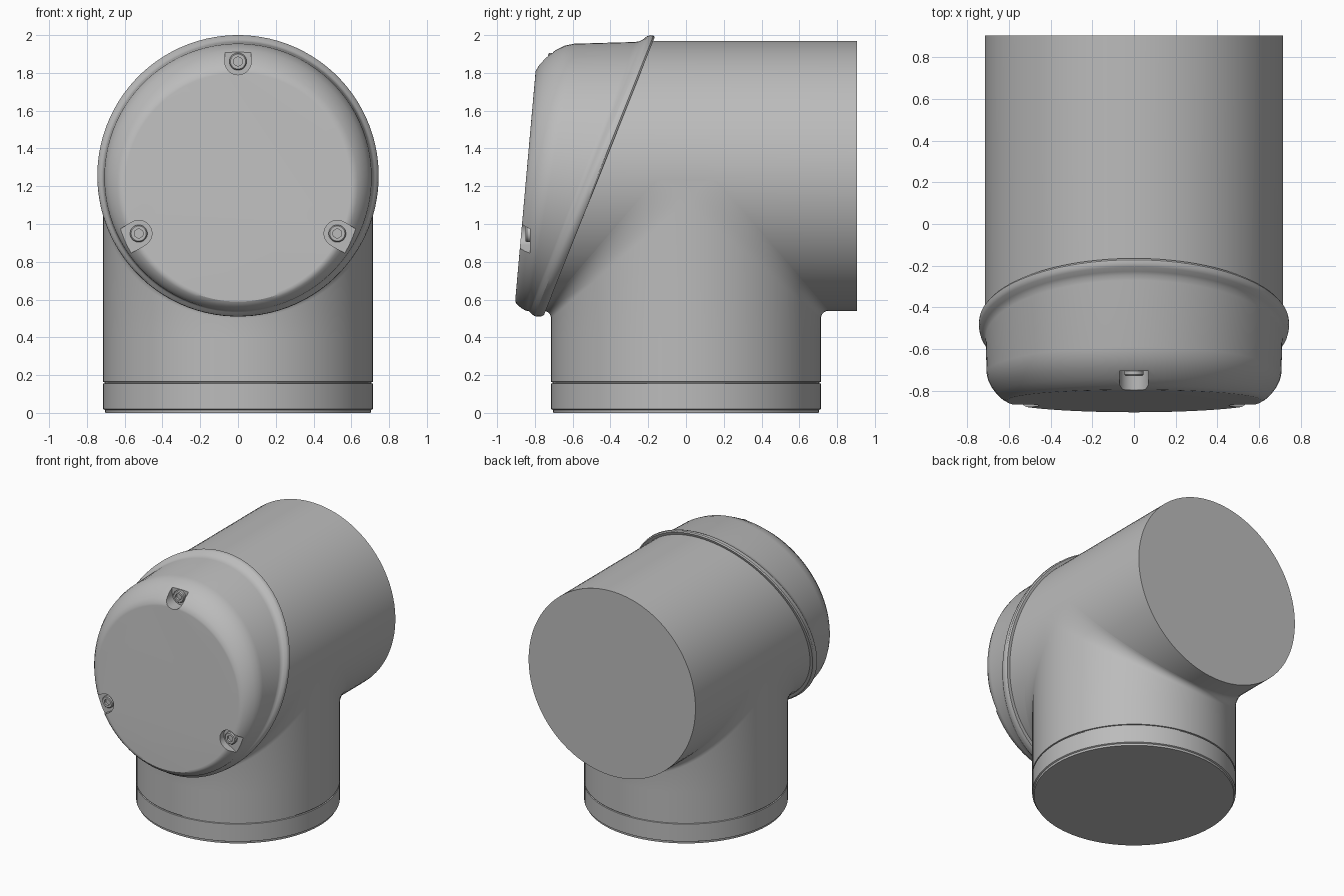
import bpy, bmesh, math
from mathutils import Matrix, Vector

SEG = 96
R = 0.715        # pipe radius
ZC = 1.255       # height of the horizontal pipe axis

if "Cube" in bpy.data.objects:
    bpy.data.objects.remove(bpy.data.objects["Cube"])

grey = bpy.data.materials.new("plain grey")
grey.use_nodes = True
grey.diffuse_color = (0.5, 0.5, 0.5, 1)
grey.node_tree.nodes["Principled BSDF"].inputs["Base Color"].default_value = (0.5, 0.5, 0.5, 1)


def angles(n=SEG):
    return [2 * math.pi * (i + 0.5) / n for i in range(n)]


def loft(name, rings, cap_end=True):
    """Skin a list of equal-length rings and close the ends."""
    bm = bmesh.new()
    loops = [[bm.verts.new(p) for p in ring] for ring in rings]
    n = len(loops[0])
    for a, b in zip(loops, loops[1:]):
        for i in range(n):
            j = (i + 1) % n
            bm.faces.new((a[i], a[j], b[j], b[i]))
    bm.faces.new(loops[0])
    if cap_end:
        bm.faces.new(loops[-1])
    bmesh.ops.recalc_face_normals(bm, faces=bm.faces)
    mesh = bpy.data.meshes.new(name)
    bm.to_mesh(mesh)
    bm.free()
    mesh.materials.append(grey)
    ob = bpy.data.objects.new(name, mesh)
    bpy.context.collection.objects.link(ob)
    return ob


def activate(ob):
    bpy.ops.object.select_all(action='DESELECT')
    ob.select_set(True)
    bpy.context.view_layer.objects.active = ob


def smooth(ob, degrees=32):
    activate(ob)
    bpy.ops.object.shade_smooth_by_angle(angle=math.radians(degrees))


def sheared_ring(yt, zt, yb, zb):
    """Circle seen from the front, leaning between a top and a bottom point."""
    r, zc = (zt - zb) / 2, (zt + zb) / 2
    ym, dy = (yt + yb) / 2, (yt - yb) / 2
    return [(r * math.cos(a), ym + dy * math.sin(a), zc + r * math.sin(a)) for a in angles()]


# Upright column: chamfered foot, seam groove, filleted junction at the top
def level(r, z):
    return [(r * math.cos(a), r * math.sin(a), z) for a in angles()]


def fillet_ring(t):
    pts = []
    for a in angles():
        x, y = R * math.cos(a), R * math.sin(a)
        w = 0.04 + 0.1 * (1 - abs(math.sin(a)))
        pts.append((x, y + math.copysign(w * (1 - math.cos(t)), y),
                    ZC - abs(y) - w + w * math.sin(t)))
    return pts


column = [level(r, z) for r, z in
          ((0.703, 0), (0.705, 0.015), (R, 0.02), (R, 0.155),
           (0.707, 0.157), (0.707, 0.163), (R, 0.165), (R, 0.4))]
column += [fillet_ring(math.pi / 2 * k / 8) for k in range(9)]
smooth(loft("upright_column", column, cap_end=False))

# Horizontal pipe, cut on a slant at the front
smooth(loft("horizontal_pipe", [
    sheared_ring(-0.19, ZC + R, -0.764, ZC - R),
    sheared_ring(0.905, ZC + R, 0.905, ZC - R)]))

# Front cap: rolled flange, body, rounded shoulder, leaning flat face
cap = loft("front_cap", [sheared_ring(*p) for p in (
    (-0.165, 1.99, -0.752, 0.518), (-0.172, 1.998, -0.765, 0.511),
    (-0.190, 2.0, -0.785, 0.51), (-0.207, 1.994, -0.803, 0.512),
    (-0.228, 1.977, -0.818, 0.524), (-0.245, 1.968, -0.826, 0.533),
    (-0.27, 1.964, -0.832, 0.538), (-0.59, 1.955, -0.842, 0.54),
    (-0.64, 1.945, -0.852, 0.543), (-0.69, 1.921, -0.868, 0.552),
    (-0.74, 1.885, -0.884, 0.564), (-0.775, 1.847, -0.897, 0.577),
    (-0.795, 1.815, -0.904, 0.589), (-0.797, 1.80, -0.9035, 0.602))])

# Screw pockets cut into the cap shoulder, each with a hex socket screw
PLACES = (("top", 90, -0.705), ("right", 210, -0.825), ("left", 330, -0.825))


def at_screw(deg, y):
    """Local x points outward from the cap centre, local z along -y."""
    a = math.radians(deg)
    out = Vector((math.cos(a), 0, math.sin(a)))
    fwd = Vector((0, -1, 0))
    side = fwd.cross(out)
    m = Matrix((out, side, fwd)).transposed().to_4x4()
    m.translation = out * 0.607 + Vector((0, y, 1.253))
    return m


def pocket_ring(h):
    r = 0.07
    arc = [(r * math.cos(t), r * math.sin(t), h)
           for t in (math.pi / 2 + math.pi * k / 16 for k in range(17))]
    return arc + [(0.3, -r, h), (0.3, r, h)]


def screw_ring(r, h, hexagon=False):
    pts = []
    for a in angles(24):
        k = r
        if hexagon:
            k = r * math.cos(math.pi / 6) / math.cos(a % (math.pi / 3) - math.pi / 6)
        pts.append((k * math.cos(a), k * math.sin(a), h))
    return pts


for label, deg, floor in PLACES:
    m = at_screw(deg, floor)
    cutter = loft("pocket_cutter", [pocket_ring(0), pocket_ring(0.4)])
    cutter.hide_render = True
    cutter.matrix_world = m
    bpy.context.view_layer.update()
    mod = cap.modifiers.new("pocket", 'BOOLEAN')
    mod.operation, mod.solver, mod.object = 'DIFFERENCE', 'EXACT', cutter
    activate(cap)
    bpy.ops.object.modifier_apply(modifier=mod.name)
    bpy.data.objects.remove(cutter)

    screw = loft(label + "_screw", [
        screw_ring(0.046, -0.01), screw_ring(0.046, 0.018), screw_ring(0.04, 0.025),
        screw_ring(0.026, 0.025, True), screw_ring(0.026, 0.008, True)])
    screw.matrix_world = m
    smooth(screw)

smooth(cap)
